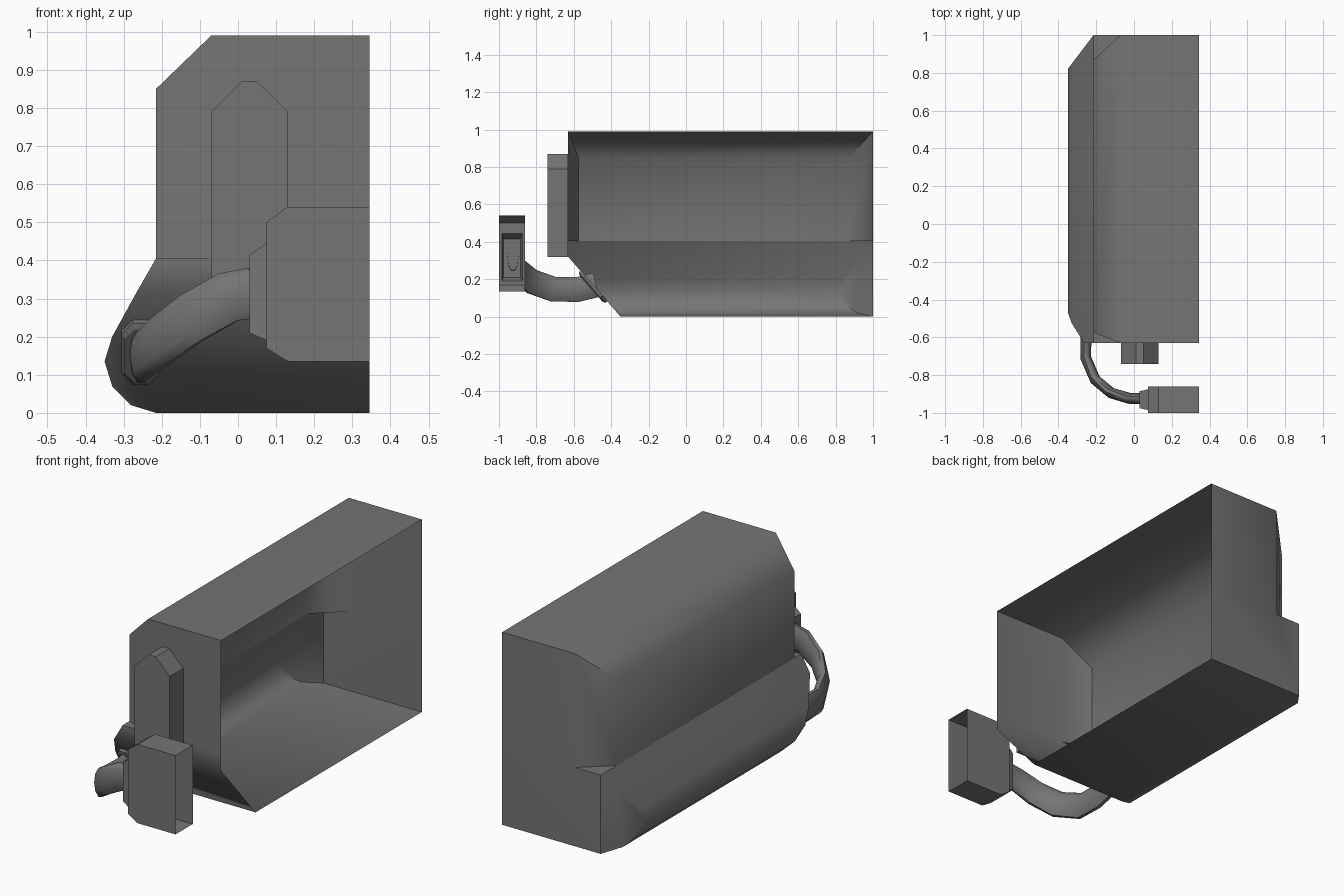
import bpy, bmesh, math
from mathutils import Vector

if "Cube" in bpy.data.objects:
    bpy.data.objects.remove(bpy.data.objects["Cube"])

grey = bpy.data.materials.new("dark grey")
grey.diffuse_color = (0.18, 0.178, 0.172, 1)
grey.use_nodes = True
grey.node_tree.nodes["Principled BSDF"].inputs["Base Color"].default_value = grey.diffuse_color


def make(name, faces, angle=50):
    """Mesh object from faces given as lists of points; shared points are welded."""
    bm = bmesh.new()
    for f in faces:
        bm.faces.new([bm.verts.new(p) for p in f])
    bmesh.ops.remove_doubles(bm, verts=bm.verts, dist=0.0005)
    bmesh.ops.recalc_face_normals(bm, faces=bm.faces)
    me = bpy.data.meshes.new(name)
    bm.to_mesh(me)
    bm.free()
    me.materials.append(grey)
    ob = bpy.data.objects.new(name, me)
    bpy.context.collection.objects.link(ob)
    bpy.ops.object.select_all(action='DESELECT')
    ob.select_set(True)
    bpy.context.view_layer.objects.active = ob
    bpy.ops.object.shade_smooth_by_angle(angle=math.radians(angle))
    return ob


def loft(rings, closed=True):
    """Quads joining successive rings of points."""
    out = []
    for a, b in zip(rings, rings[1:]):
        n = len(a)
        for i in range(n if closed else n - 1):
            j = (i + 1) % n
            out.append([a[i], a[j], b[j], b[i]])
    return out


# Housing: a shell open on the +x side, lower bulge and upper wall
X, FY, BY = 0.345, -0.63, 1.0
SHELF, KNEE = 0.405, 0.32


def front_y(z):
    return FY + 0.28 * max(0, KNEE - z) / KNEE


def back_y(x):
    return BY - 1.33 * max(0, -0.215 - x)


lower = [(X, 0), (-0.215, 0), (-0.28, 0.02), (-0.33, 0.07), (-0.35, 0.135),
         (-0.33, 0.2), (-0.264, KNEE), (-0.215, SHELF)]
upper = [(-0.215, SHELF, 0.055, 0.13), (-0.215, 0.85, 0.055, 0.13),
         (-0.07, 0.99, 0, 0), (X, 0.99, 0, 0)]
lf = [(x, front_y(z), z) for x, z in lower]
lb = [(x, back_y(x), z) for x, z in lower]
uf = [(x, FY + f, z) for x, z, f, b in upper]
ub = [(x, BY - b, z) for x, z, f, b in upper]
faces = loft([lf, lb], False) + loft([uf, ub], False)
faces.append(lf[:7] + [(X, FY, KNEE)])                       # sloped lower front
faces.append([(X, FY, KNEE), lf[6], lf[7], (-0.07, FY, SHELF), (X, FY, SHELF)])
faces.append(lb[1:])                                         # bulge back bevel
faces.append([lb[0], lb[1], lb[7], (-0.07, BY, SHELF), (X, BY, SHELF)])
for u, l, y in ((uf, lf, FY), (ub, lb, BY)):
    c = (-0.07, y, SHELF)
    faces.append([u[0], u[1], u[2], c])                      # corner bevel
    faces.append([c, u[2], u[3], (X, y, SHELF)])             # flat end
    faces.append([l[7], c, u[0]])                            # small shelf
make("housing", faces)

# Raised panel on the front
outline = [(-0.07, KNEE), (-0.07, 0.79), (0.01, 0.87), (0.05, 0.87), (0.13, 0.79), (0.13, KNEE)]
rings = [[(x, y, z) for x, z in outline] for y in (FY, -0.74)]
make("front_panel", loft(rings) + [rings[1]], 30)

# Connector box with collar, open on the +x side
sections = [(X, -1, -0.86, 0.135, 0.54), (0.13, -1, -0.86, 0.135, 0.54),
            (0.075, -1, -0.86, 0.17, 0.5), (0.075, -0.985, -0.875, 0.19, 0.445),
            (0.03, -0.975, -0.885, 0.21, 0.415)]
rings = [[(x, a, c), (x, b, c), (x, b, d), (x, a, d)] for x, a, b, c, d in sections]
make("connector_box", loft(rings) + [rings[-1]], 25)

# Flat oval hose from housing to connector
path = [Vector(p) for p in [
    (-0.255, -0.48, 0.17), (-0.255, -0.58, 0.145), (-0.255, -0.71, 0.147),
    (-0.205, -0.825, 0.188), (-0.12, -0.895, 0.25), (-0.025, -0.923, 0.304), (0.04, -0.925, 0.315)]]
rings = []
for i, p in enumerate(path):
    t = (path[min(i + 1, len(path) - 1)] - path[max(i - 1, 0)]).normalized()
    side = t.cross(Vector((0, 0, 1))).normalized()
    up = side.cross(t)
    rings.append([p + side * 0.029 * math.cos(a) + up * 0.07 * math.sin(a)
                  for a in (math.tau * k / 10 for k in range(10))])
make("hose", loft(rings), 60)

# Flange where the hose meets the sloped front
slope = Vector((0, -0.28, KNEE)).normalized()
normal = Vector((0, -KNEE, -0.28)).normalized()
centre = Vector((-0.255, front_y(0.163), 0.163))
corners = [(-0.05, -0.07), (-0.02, -0.108), (0.02, -0.108), (0.05, -0.07),
           (0.05, 0.07), (0.02, 0.108), (-0.02, 0.108), (-0.05, 0.07)]
rings = [[centre + Vector((u * s, 0, 0)) + slope * v * s + normal * h for u, v in corners]
         for h, s in ((-0.003, 1), (0.012, 1), (0.02, 0.85))]
make("hose_flange", loft(rings) + [rings[-1]], 25)
